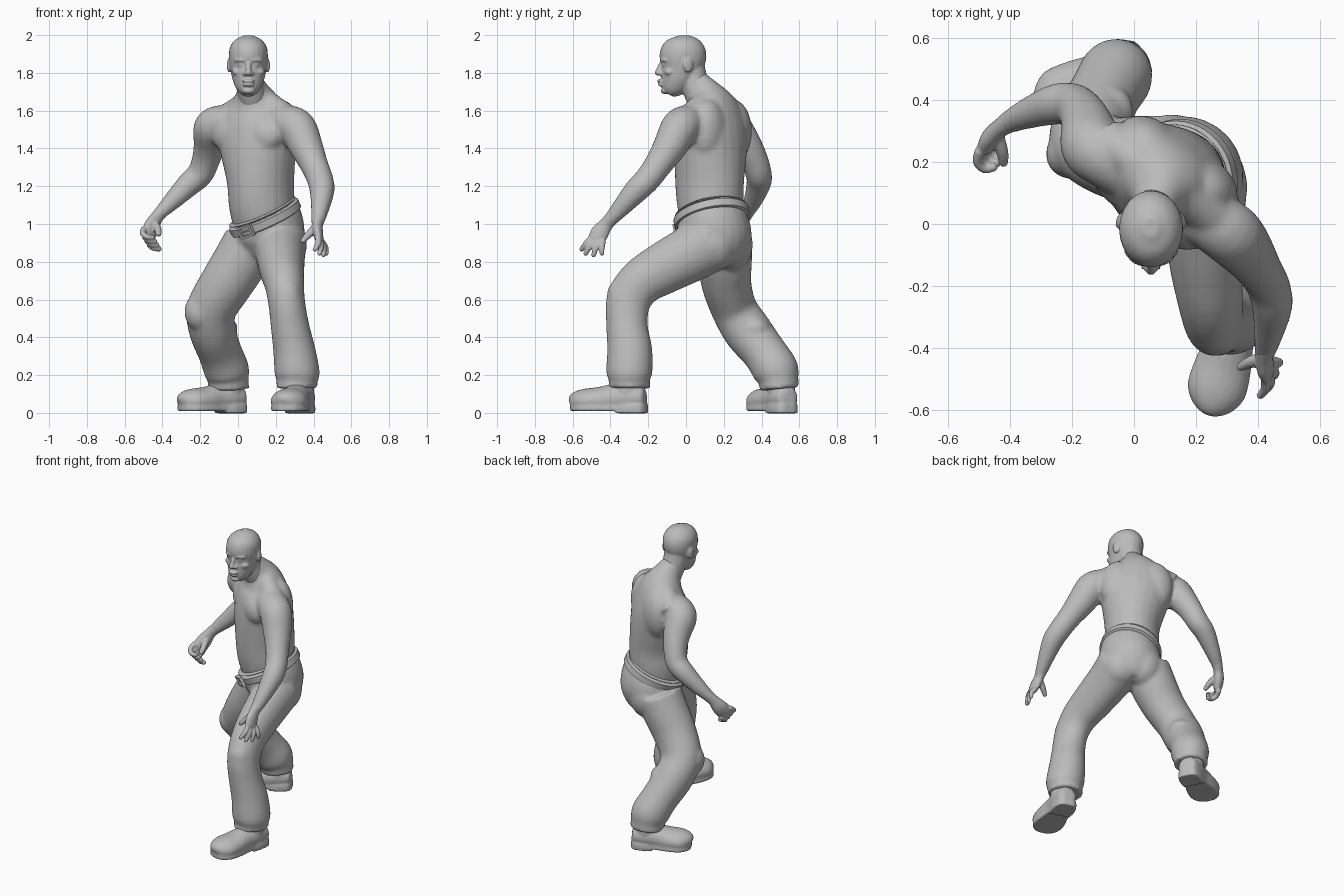
import bpy, bmesh, math
from mathutils import Vector, Matrix

if "Cube" in bpy.data.objects:
    bpy.data.objects.remove(bpy.data.objects["Cube"])

grey = bpy.data.materials.new("plain grey")
grey.use_nodes = True
grey.diffuse_color = (0.5, 0.5, 0.5, 1)
grey.node_tree.nodes["Principled BSDF"].inputs["Base Color"].default_value = grey.diffuse_color

YAW = math.radians(-36)
SIDE = Vector((math.cos(YAW), math.sin(YAW), 0))      # the torso's left
FACE = Vector((SIDE.y, -SIDE.x, 0))                   # the way the chest faces
X = Vector((1, 0, 0))


def smooth_rows(rows, steps):
    """Catmull-Rom through rows of x, y, z, half width, half depth."""
    rows = [Vector(r if len(r) == 5 else (*r, r[3])) for r in rows]
    padded = [rows[0] * 2 - rows[1]] + rows + [rows[-1] * 2 - rows[-2]]
    out = []
    for a, b, c, d in zip(padded, padded[1:], padded[2:], padded[3:]):
        for i in range(steps):
            t = i / steps
            out.append(0.5 * (2 * b + (c - a) * t + (2 * a - 5 * b + 4 * c - d) * t * t
                              + (3 * b - a - 3 * c + d) * t ** 3))
    return out + [rows[-1]]


def loft(bm, rows, side=X, steps=4, count=24, rounded=False):
    """Skin elliptical rings along a path, closing both ends."""
    rows = smooth_rows(rows, steps)
    if rounded:
        first, last = rows[0].copy(), rows[-1].copy()
        for end, near in ((first, rows[1]), (last, rows[-2])):
            push = (Vector(end[:3]) - Vector(near[:3])).normalized() * end[3] * 0.6
            for k in range(3):
                end[k] += push[k]
            end[3] *= 0.5
            end[4] *= 0.5
        rows = [first] + rows + [last]
    rings = []
    for i, row in enumerate(rows):
        a, b = rows[max(i - 1, 0)], rows[min(i + 1, len(rows) - 1)]
        along = (Vector(b[:3]) - Vector(a[:3])).normalized()
        u = (side - along * side.dot(along)).normalized()
        v = along.cross(u)
        ring = []
        for k in range(count):
            t = math.tau * k / count
            ring.append(bm.verts.new(Vector(row[:3]) + u * row[3] * math.cos(t) + v * row[4] * math.sin(t)))
        rings.append(ring)
    for r, s in zip(rings, rings[1:]):
        for k in range(count):
            n = (k + 1) % count
            bm.faces.new((r[k], r[n], s[n], s[k]))
    bm.faces.new(rings[0][::-1])
    bm.faces.new(rings[-1])
    return [v for ring in rings for v in ring]


def blob(bm, centre, size, yaw=0.0):
    m = Matrix.Translation(centre) @ Matrix.Rotation(yaw, 4, "Z") @ Matrix.Diagonal((*size, 1))
    bmesh.ops.create_uvsphere(bm, u_segments=20, v_segments=12, radius=1, matrix=m)


def finish(bm, name, voxel=0, passes=0):
    bmesh.ops.recalc_face_normals(bm, faces=bm.faces)
    mesh = bpy.data.meshes.new(name)
    bm.to_mesh(mesh)
    bm.free()
    mesh.materials.append(grey)
    ob = bpy.data.objects.new(name, mesh)
    bpy.context.collection.objects.link(ob)
    bpy.ops.object.select_all(action="DESELECT")
    ob.select_set(True)
    bpy.context.view_layer.objects.active = ob
    if voxel:
        mod = ob.modifiers.new("fuse", "REMESH")
        mod.mode, mod.voxel_size, mod.use_smooth_shade = "VOXEL", voxel, True
        mod = ob.modifiers.new("soften", "SMOOTH")
        mod.factor, mod.iterations = 0.5, passes
        bpy.ops.object.shade_smooth()
    else:
        bpy.ops.object.shade_smooth_by_angle(angle=math.radians(40))


# Bare torso with both arms
bm = bmesh.new()
loft(bm, [(.14, .14, .98, .16, .16), (.125, .13, 1.1, .17, .18), (.12, .125, 1.22, .174, .187),
          (.108, .13, 1.38, .208, .184), (.1, .135, 1.49, .235, .17), (.095, .135, 1.58, .205, .145),
          (.09, .12, 1.64, .15, .122), (.078, .09, 1.7, .09, .092), (.06, .045, 1.77, .06, .06)], SIDE)
centre = Vector((.1, .135, 1.47))
for s in (-1, 1):
    blob(bm, centre + SIDE * .1 * s + FACE * .085, (.12, .075, .1), YAW)                           # chest
    blob(bm, centre + SIDE * .11 * s - FACE * .06 + Vector((0, 0, .02)), (.12, .092, .17), YAW)    # shoulder blade
    loft(bm, [(*(centre + SIDE * .03 * s + Vector((0, 0, .2))), .06),
              (*(centre + SIDE * .13 * s + Vector((0, 0, .13))), .07),
              (*(centre + SIDE * .23 * s + Vector((0, 0, .07))), .075)], FACE)                     # trapezius
loft(bm, [(.2, .05, 1.52, .1), (.26, .005, 1.53, .1), (.315, -.035, 1.505, .102), (.36, -.085, 1.41, .09),
          (.405, -.15, 1.31, .074), (.435, -.205, 1.235, .07), (.445, -.265, 1.175, .066),
          (.435, -.345, 1.085, .05), (.42, -.42, 1.0, .034)], rounded=True)
loft(bm, [(-.03, .18, 1.52, .1), (-.09, .215, 1.53, .1), (-.135, .25, 1.505, .102), (-.15, .315, 1.42, .086),
          (-.17, .36, 1.34, .075), (-.2, .385, 1.265, .07), (-.255, .385, 1.215, .066),
          (-.345, .355, 1.125, .05), (-.42, .32, 1.05, .034)], rounded=True)
finish(bm, "torso_and_arms", .01, 16)

# Head with neck and face
bm = bmesh.new()
hx = .055
loft(bm, [(hx, -.09, 1.686, .032, .03), (hx, -.078, 1.71, .058, .058), (hx, -.052, 1.76, .082, .088),
          (hx, -.027, 1.82, .095, .108), (hx, -.017, 1.88, .103, .124), (hx, -.013, 1.935, .098, .115),
          (hx, -.011, 1.975, .07, .083), (hx, -.011, 1.998, .025, .03)])
loft(bm, [(.09, .11, 1.6, .07), (.075, .07, 1.68, .074), (.06, .04, 1.76, .075), (hx, .02, 1.85, .075)])
loft(bm, [(hx, -.13, 1.85, .012), (hx, -.142, 1.82, .014), (hx, -.149, 1.797, .018)], rounded=True)   # nose
blob(bm, (hx, -.14, 1.757), (.034, .014, .009))                 # upper lip
blob(bm, (hx, -.134, 1.738), (.031, .015, .01))                 # lower lip
blob(bm, (hx, -.112, 1.705), (.032, .022, .018))                # chin
for s in (-1, 1):
    blob(bm, (hx + .038 * s, -.117, 1.868), (.04, .017, .012), .35 * s)         # brow
    blob(bm, (hx + .055 * s, -.085, 1.805), (.032, .03, .022))                  # cheekbone
    blob(bm, (hx + .017 * s, -.137, 1.796), (.014, .013, .011))                 # nostril
    blob(bm, (hx + .036 * s, -.113, 1.842), (.019, .013, .009))                 # eye
    blob(bm, (hx + .1 * s, .012, 1.84), (.012, .027, .04), .35 * s)             # ear
finish(bm, "head", .006, 4)

# Open left hand
bm = bmesh.new()
AXIS = Vector((.15, .8, -.45))
loft(bm, [(.427, -.395, 1.03, .036), (.42, -.425, .995, .038, .029), (.423, -.455, .955, .048, .027),
          (.43, -.475, .92, .045, .022)], AXIS, rounded=True)
tips = [(.405, -.555, .862), (.43, -.533, .84), (.452, -.49, .832), (.468, -.445, .84)]
for i, tip in enumerate(tips):
    root = Vector((.424, -.495, .932)).lerp(Vector((.44, -.44, .91)), i / 3)
    mid = root.lerp(Vector(tip), .5) + Vector((.01, -.004, 0))
    loft(bm, [(*root, .017), (*mid, .016), (*tip, .012)], AXIS, 3, 12, True)
loft(bm, [(.415, -.435, .985, .024), (.375, -.445, .945, .02), (.34, -.462, .908, .013)], AXIS, 3, 12, True)
finish(bm, "left_hand", .005, 3)

# Curled right hand
bm = bmesh.new()
AXIS = Vector((.5, .5, -.7))
loft(bm, [(-.4, .33, 1.07, .036), (-.43, .31, 1.035, .036, .03), (-.455, .285, .99, .048, .032),
          (-.472, .255, .95, .05, .028)], AXIS, rounded=True)
for i in range(4):
    off = Vector((.012, .014, -.02)) * (i - 1)
    path = [(-.485, .25, .955), (-.492, .215, .93), (-.47, .192, .912), (-.437, .198, .908)]
    loft(bm, [(*(Vector(p) + off), .017 - .001 * k) for k, p in enumerate(path)], AXIS, 3, 12, True)
loft(bm, [(-.44, .28, 1.0, .023), (-.425, .235, .975, .02), (-.42, .195, .945, .015)], AXIS, 3, 12, True)
finish(bm, "right_hand", .005, 3)

# Trousers: tilted waist and two wide legs
UP = (FACE * .4 - SIDE * .25 + Vector((0, 0, 1))).normalized()
waist = Vector((.14, .135, 1.04))
bm = bmesh.new()
loft(bm, [(*(waist + UP * .015), .18, .188), (*(waist - UP * .05), .188, .192), (.16, .165, .92, .19, .186),
          (.155, .175, .84, .16, .15), (.15, .175, .79, .11, .1)], SIDE)
loft(bm, [(.228, .14, .91, .14, .16), (.225, .03, .845, .132, .15), (.232, -.12, .765, .12, .138),
          (.245, -.24, .69, .106, .125), (.257, -.305, .59, .098, .118), (.275, -.312, .46, .102, .11),
          (.298, -.298, .33, .112, .12), (.313, -.3, .21, .12, .122), (.312, -.3, .17, .108, .108),
          (.312, -.3, .13, .112, .115)])
loft(bm, [(.065, .2, .91, .14, .15), (.01, .205, .8, .145, .145), (-.065, .215, .68, .14, .132),
          (-.14, .255, .55, .132, .122), (-.135, .325, .435, .124, .128), (-.095, .415, .32, .116, .118),
          (-.06, .475, .225, .12, .122), (-.052, .49, .17, .108, .106), (-.05, .495, .125, .112, .106)])
blob(bm, (.258, -.36, .615), (.075, .06, .09))        # left knee
blob(bm, (-.205, .225, .535), (.08, .08, .1))         # right knee
blob(bm, (-.09, .365, .45), (.09, .085, .06))         # cloth bunched behind the right knee
for s in (-1, 1):
    blob(bm, waist - FACE * .075 + SIDE * .075 * s - Vector((0, 0, .15)), (.115, .115, .14), YAW)   # seat
finish(bm, "trousers", .01, 16)

# Belt, loops and buckle on the tilted waist
bm = bmesh.new()
for low, high, grow in ((-.034, .018, .016), (.022, .036, .007)):
    loft(bm, [(*(waist + UP * d), .18 + g, .19 + g) for d, g in
              ((low, grow - .012), (low + .006, grow), (high - .006, grow), (high, grow - .012))], SIDE, 1, 48)
finish(bm, "belt")

front = (FACE - UP * FACE.dot(UP)).normalized()
across = UP.cross(front).normalized()
basis = Matrix((across, front, UP)).transposed().to_4x4()


def plate(bm, along, height, size):
    """Small block on the belt's front."""
    at = waist + front * .21 + across * along + UP * height
    bmesh.ops.create_cube(bm, size=1, matrix=Matrix.Translation(at) @ basis @ Matrix.Diagonal((*size, 1)))


bm = bmesh.new()
for s in (-1, 1):
    plate(bm, .037 * s, -.006, (.012, .022, .066))
    plate(bm, 0, -.006 + .027 * s, (.086, .022, .012))
plate(bm, .01, -.006, (.05, .014, .008))
finish(bm, "buckle")


# Boots: rounded upper fused with a stepped sole
def boot(name, heel, toe):
    heel, toe = Vector((*heel, 0)), Vector((*toe, 0))
    side = Vector((0, 0, 1)).cross(toe - heel).normalized()
    bm = bmesh.new()

    def section(rows, low, high):
        path = [(*(heel.lerp(toe, t) + Vector((0, 0, z))), a, b) for t, z, a, b in rows]
        for v in loft(bm, path, side):
            v.co.z = min(max(v.co.z, low), high)

    section([(.0, .075, .03, .04), (.04, .075, .058, .06), (.2, .08, .074, .075), (.42, .075, .078, .078),
             (.62, .065, .092, .072), (.82, .06, .095, .067), (.95, .052, .065, .055), (1.0, .045, .025, .03)],
            .02, .16)
    section([(-.01, .02, .03, .1), (.04, .02, .06, .1), (.2, .02, .075, .1), (.36, .02, .072, .1)], -.002, .045)
    section([(.34, .02, .072, .1), (.45, .02, .078, .1), (.66, .02, .094, .1), (.84, .02, .092, .1),
             (.96, .02, .06, .1), (1.0, .02, .025, .1)], .01, .045)
    ankle = heel.lerp(toe, .24)
    loft(bm, [(*(ankle + Vector((0, 0, z))), r) for z, r in ((.06, .07), (.12, .074), (.22, .07))], side)
    finish(bm, name + "_boot", .007, 3)


boot("left", (.355, -.213), (.245, -.608))
boot("right", (.03, .545), (-.305, .375))
